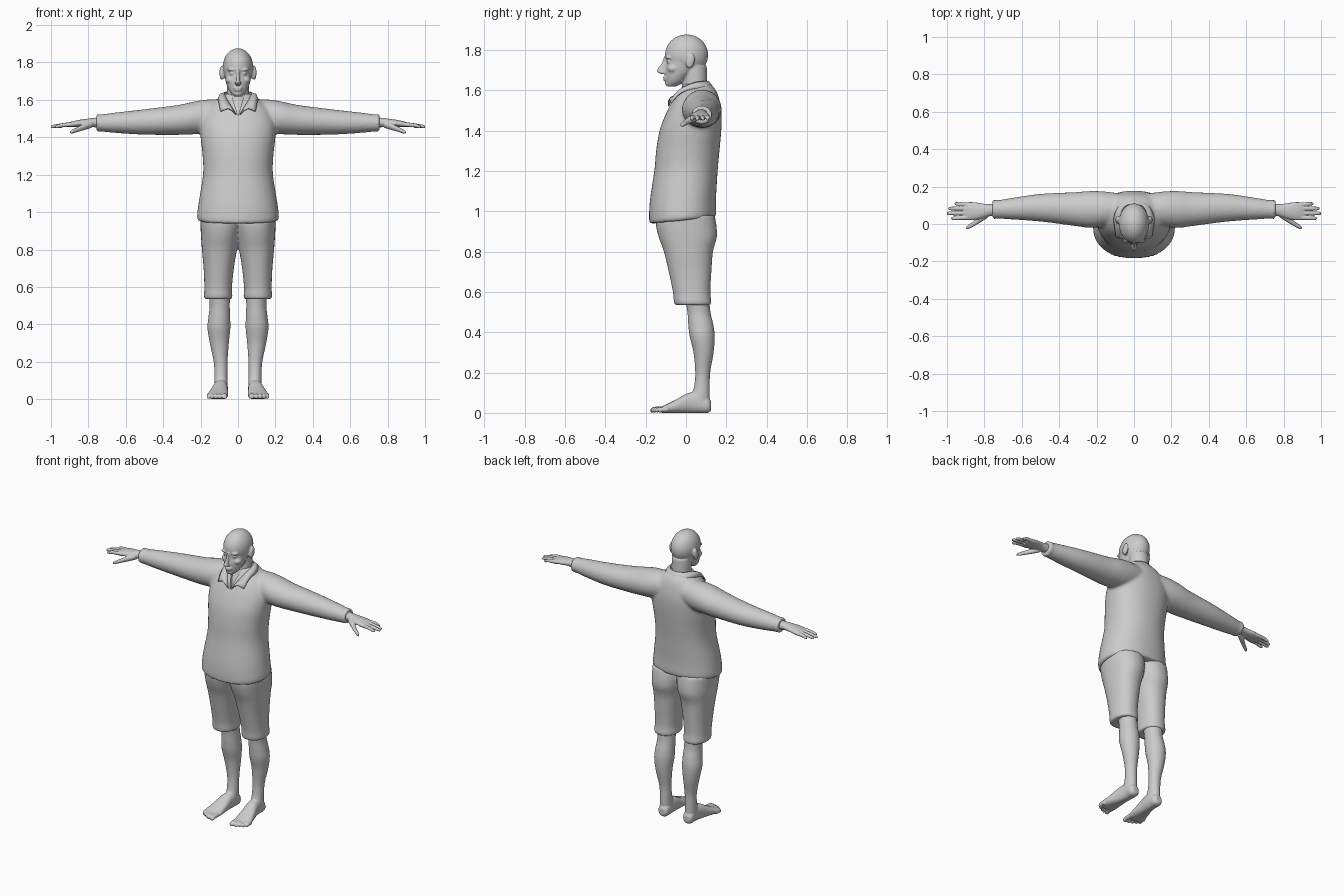
import bpy, bmesh
from math import sin, cos, pi, copysign
from mathutils import Vector, Matrix


def smooth_rows(rows, sub=4):
    """Catmull-Rom resampling of the cross-section table."""
    rows = [Vector(r) for r in rows]
    out = []
    for i in range(len(rows) - 1):
        a, b = rows[max(i - 1, 0)], rows[i]
        c, d = rows[i + 1], rows[min(i + 2, len(rows) - 1)]
        for k in range(sub):
            t = k / sub
            out.append(0.5 * (2 * b + (c - a) * t + (2 * a - 5 * b + 4 * c - d) * t * t
                              + (3 * b - a - 3 * c + d) * t ** 3))
    return out + [rows[-1]]


def loft(bm, axis, rows, side=1, n=32, power=2.0, tilt=0.0):
    """Rows: position on axis, two centre coordinates, two radii."""
    rings = []
    for t, c1, c2, r1, r2 in smooth_rows(rows):
        ring = []
        for k in range(n):
            a = 2 * pi * k / n
            u = c1 + r1 * copysign(abs(cos(a)) ** (2 / power), cos(a))
            v = c2 + r2 * copysign(abs(sin(a)) ** (2 / power), sin(a))
            x, y, z = {'x': (t, u, v), 'y': (u, t, v), 'z': (u, v, t)}[axis]
            z += tilt * y * max(0, min(1, (1.15 - z) / 0.2))
            ring.append(bm.verts.new((x * side, y, max(z, 0))))
        rings.append(ring)
    faces = [bm.faces.new(rings[0]), bm.faces.new(rings[-1])]
    for r, s in zip(rings, rings[1:]):
        faces += [bm.faces.new((r[k], r[(k + 1) % n], s[(k + 1) % n], s[k])) for k in range(n)]
    bmesh.ops.recalc_face_normals(bm, faces=faces)


def ball(bm, center, radii, tilt=0.0):
    m = Matrix.Translation(center) @ Matrix.Rotation(tilt, 4, 'X') @ Matrix.Diagonal((*radii, 1))
    bmesh.ops.create_uvsphere(bm, u_segments=32, v_segments=20, radius=1, matrix=m)


def make(name, bm):
    me = bpy.data.meshes.new(name)
    bm.to_mesh(me)
    bm.free()
    ob = bpy.data.objects.new(name, me)
    bpy.context.collection.objects.link(ob)
    return ob


def fuse(name, bm, voxel, iterations):
    """Blend overlapping forms into one smooth skin."""
    ob = make(name, bm)
    r = ob.modifiers.new("fuse", 'REMESH')
    r.mode, r.voxel_size, r.use_smooth_shade = 'VOXEL', voxel, True
    s = ob.modifiers.new("relax", 'SMOOTH')
    s.factor, s.iterations = 0.5, iterations
    return ob


# Head and neck
bm = bmesh.new()
ball(bm, (0, 0.003, 1.775), (0.081, 0.107, 0.101))
loft(bm, 'z', [(1.618, 0, -0.072, 0.02, 0.022), (1.64, 0, -0.055, 0.042, 0.045),
               (1.67, 0, -0.04, 0.057, 0.063), (1.70, 0, -0.025, 0.066, 0.079),
               (1.74, 0, -0.012, 0.073, 0.086), (1.775, 0, 0, 0.076, 0.104),
               (1.82, 0, 0, 0.07, 0.092)])
loft(bm, 'z', [(1.49, 0, 0.02, 0.06, 0.092), (1.55, 0, 0.03, 0.06, 0.08),
               (1.60, 0, 0.04, 0.06, 0.066), (1.65, 0, 0.045, 0.06, 0.06),
               (1.72, 0, 0.045, 0.06, 0.058)])
# Nose, lips and chin
loft(bm, 'z', [(1.765, 0, -0.098, 0.009, 0.012), (1.735, 0, -0.105, 0.008, 0.015),
               (1.70, 0, -0.123, 0.012, 0.021), (1.688, 0, -0.12, 0.017, 0.02),
               (1.68, 0, -0.11, 0.012, 0.012)], n=16)
ball(bm, (0, -0.102, 1.664), (0.025, 0.013, 0.006))
ball(bm, (0, -0.1, 1.652), (0.021, 0.013, 0.006))
ball(bm, (0, -0.085, 1.634), (0.024, 0.02, 0.015))
for s in (1, -1):
    ball(bm, (s * 0.033, -0.086, 1.762), (0.026, 0.017, 0.008))   # brow
    ball(bm, (s * 0.031, -0.084, 1.742), (0.015, 0.013, 0.009))   # eye
    ball(bm, (s * 0.04, -0.062, 1.707), (0.027, 0.03, 0.022))     # cheek
    ball(bm, (s * 0.087, 0.022, 1.745), (0.012, 0.021, 0.038), -0.2)  # ear
    ball(bm, (s * 0.08, 0.012, 1.735), (0.012, 0.014, 0.025))
fuse("head_and_neck", bm, 0.005, 3)

# Sweater with sleeves
bm = bmesh.new()
loft(bm, 'z', [(0.955, 0, -0.017, 0.208, 0.160), (0.975, 0, -0.017, 0.219, 0.166),
               (1.06, 0, -0.015, 0.209, 0.164), (1.2, 0, 0.0, 0.187, 0.157),
               (1.3, 0, 0.009, 0.189, 0.157), (1.4, 0, 0.022, 0.2, 0.153),
               (1.48, 0, 0.038, 0.2, 0.139), (1.55, 0, 0.05, 0.17, 0.116),
               (1.60, 0, 0.058, 0.115, 0.09), (1.632, 0, 0.052, 0.075, 0.067)],
     n=48, power=2.2, tilt=0.1)
for s in (1, -1):
    loft(bm, 'x', [(0.05, 0.08, 1.525, 0.08, 0.075), (0.16, 0.08, 1.512, 0.094, 0.09),
                   (0.24, 0.078, 1.503, 0.098, 0.087), (0.32, 0.08, 1.493, 0.09, 0.08),
                   (0.5, 0.087, 1.482, 0.074, 0.068), (0.65, 0.082, 1.478, 0.058, 0.055),
                   (0.73, 0.078, 1.477, 0.049, 0.046), (0.742, 0.078, 1.477, 0.052, 0.048),
                   (0.756, 0.078, 1.477, 0.05, 0.046)], s)
sweater = fuse("sweater", bm, 0.009, 5)

# Neckline opening
bm = bmesh.new()
front = [bm.verts.new(p) for p in ((-0.045, -0.2, 1.66), (0, -0.2, 1.515), (0.045, -0.2, 1.66))]
bm.faces.new(front)
ext = bmesh.ops.extrude_face_region(bm, geom=bm.faces[:])
for v in ext["geom"]:
    if isinstance(v, bmesh.types.BMVert):
        v.co.y = -0.01
bmesh.ops.recalc_face_normals(bm, faces=bm.faces[:])
cutter = make("neckline_cutter", bm)
cutter.hide_render = cutter.hide_viewport = True
cut = sweater.modifiers.new("neckline", 'BOOLEAN')
cut.operation, cut.object, cut.solver = 'DIFFERENCE', cutter, 'EXACT'

# Folded collar: inner and outer edge from back to front, mirrored
inner = [(0, 0.113, 1.645), (0.05, 0.095, 1.645), (0.072, 0.045, 1.64),
         (0.064, -0.015, 1.615), (0.04, -0.055, 1.575), (0.008, -0.088, 1.522)]
outer = [(0, 0.145, 1.6), (0.075, 0.118, 1.6), (0.108, 0.04, 1.608),
         (0.103, -0.03, 1.585), (0.095, -0.075, 1.54), (0.055, -0.083, 1.555)]
a, b = smooth_rows(inner), smooth_rows(outer[:-1]) + [Vector(outer[-1])] * 4
bm = bmesh.new()
for s in (1, -1):
    grid = []
    for p, q in zip(a, b):
        mid = (p + q) / 2 + Vector((p.x * 0.1, -0.004, 0.008))
        grid.append([bm.verts.new((w.x * s, w.y, w.z)) for w in (p, mid, q)])
    for r, t in zip(grid, grid[1:]):
        for k in (0, 1):
            bm.faces.new((r[k], t[k], t[k + 1], r[k + 1]))
bmesh.ops.remove_doubles(bm, verts=bm.verts[:], dist=0.0005)
bmesh.ops.recalc_face_normals(bm, faces=bm.faces[:])
for f in bm.faces:
    f.smooth = True
collar = make("collar", bm)
collar.modifiers.new("cloth", 'SOLIDIFY').thickness = 0.006

# Hands with fingers and thumb
for s, label in ((1, "left"), (-1, "right")):
    bm = bmesh.new()
    loft(bm, 'x', [(0.72, 0.077, 1.479, 0.032, 0.028), (0.76, 0.075, 1.479, 0.031, 0.026),
                   (0.80, 0.071, 1.478, 0.037, 0.022), (0.85, 0.069, 1.474, 0.047, 0.019),
                   (0.89, 0.069, 1.469, 0.048, 0.015), (0.91, 0.07, 1.465, 0.044, 0.011)], s)
    for y0, y1, tip in ((0.034, 0.03, 0.978), (0.058, 0.057, 1.001),
                        (0.082, 0.083, 0.992), (0.104, 0.108, 0.96)):
        loft(bm, 'x', [(0.87, y0, 1.469, 0.011, 0.012), (0.93, (y0 + y1) / 2, 1.466, 0.011, 0.011),
                       (tip - 0.012, y1, 1.458, 0.0095, 0.009),
                       (tip, y1, 1.456, 0.005, 0.005)], s, n=16)
    loft(bm, 'x', [(0.78, 0.055, 1.47, 0.02, 0.018), (0.82, 0.028, 1.457, 0.019, 0.018),
                   (0.86, 0.0, 1.441, 0.014, 0.013), (0.885, -0.015, 1.431, 0.012, 0.011),
                   (0.898, -0.022, 1.426, 0.006, 0.006)], s, n=16)
    fuse(label + "_hand", bm, 0.0035, 2)

# Shorts
bm = bmesh.new()
for s in (1, -1):
    loft(bm, 'z', [(0.535, 0.106, 0.034, 0.071, 0.087), (0.55, 0.106, 0.033, 0.076, 0.093),
                   (0.6, 0.106, 0.028, 0.074, 0.093), (0.7, 0.103, 0.02, 0.081, 0.106),
                   (0.8, 0.099, 0.012, 0.094, 0.122), (0.87, 0.094, 0.009, 0.104, 0.144),
                   (0.93, 0.09, 0.001, 0.111, 0.15), (0.98, 0.09, -0.003, 0.112, 0.145)],
         s, power=2.2)
fuse("shorts", bm, 0.007, 4)

# Lower legs with feet and toes
for s, label in ((1, "left"), (-1, "right")):
    bm = bmesh.new()
    loft(bm, 'z', [(0.03, 0.092, 0.07, 0.034, 0.045), (0.08, 0.091, 0.072, 0.036, 0.046),
                   (0.13, 0.091, 0.079, 0.035, 0.039), (0.2, 0.093, 0.083, 0.037, 0.037),
                   (0.3, 0.1, 0.087, 0.051, 0.05), (0.38, 0.102, 0.08, 0.061, 0.062),
                   (0.44, 0.1, 0.073, 0.058, 0.062), (0.5, 0.098, 0.064, 0.054, 0.057),
                   (0.58, 0.1, 0.055, 0.058, 0.06)], s)
    loft(bm, 'y', [(0.125, 0.09, 0.035, 0.018, 0.022), (0.108, 0.09, 0.038, 0.034, 0.038),
                   (0.06, 0.09, 0.05, 0.037, 0.051), (0.01, 0.095, 0.048, 0.041, 0.05),
                   (-0.05, 0.103, 0.032, 0.05, 0.034), (-0.1, 0.109, 0.02, 0.056, 0.021),
                   (-0.125, 0.11, 0.016, 0.052, 0.015)], s, power=2.3)
    for x, r, tip in ((0.072, 0.016, -0.177), (0.098, 0.011, -0.172), (0.119, 0.0105, -0.163),
                      (0.139, 0.01, -0.152), (0.157, 0.01, -0.138)):
        loft(bm, 'y', [(-0.09, x, 0.018, r, 0.016), (tip + 0.025, x, 0.018, r * 0.95, 0.013),
                       (tip + 0.01, x, 0.014, r, 0.013), (tip, x, 0.011, r * 0.6, 0.008)], s, n=16)
    fuse(label + "_leg", bm, 0.0045, 3)
